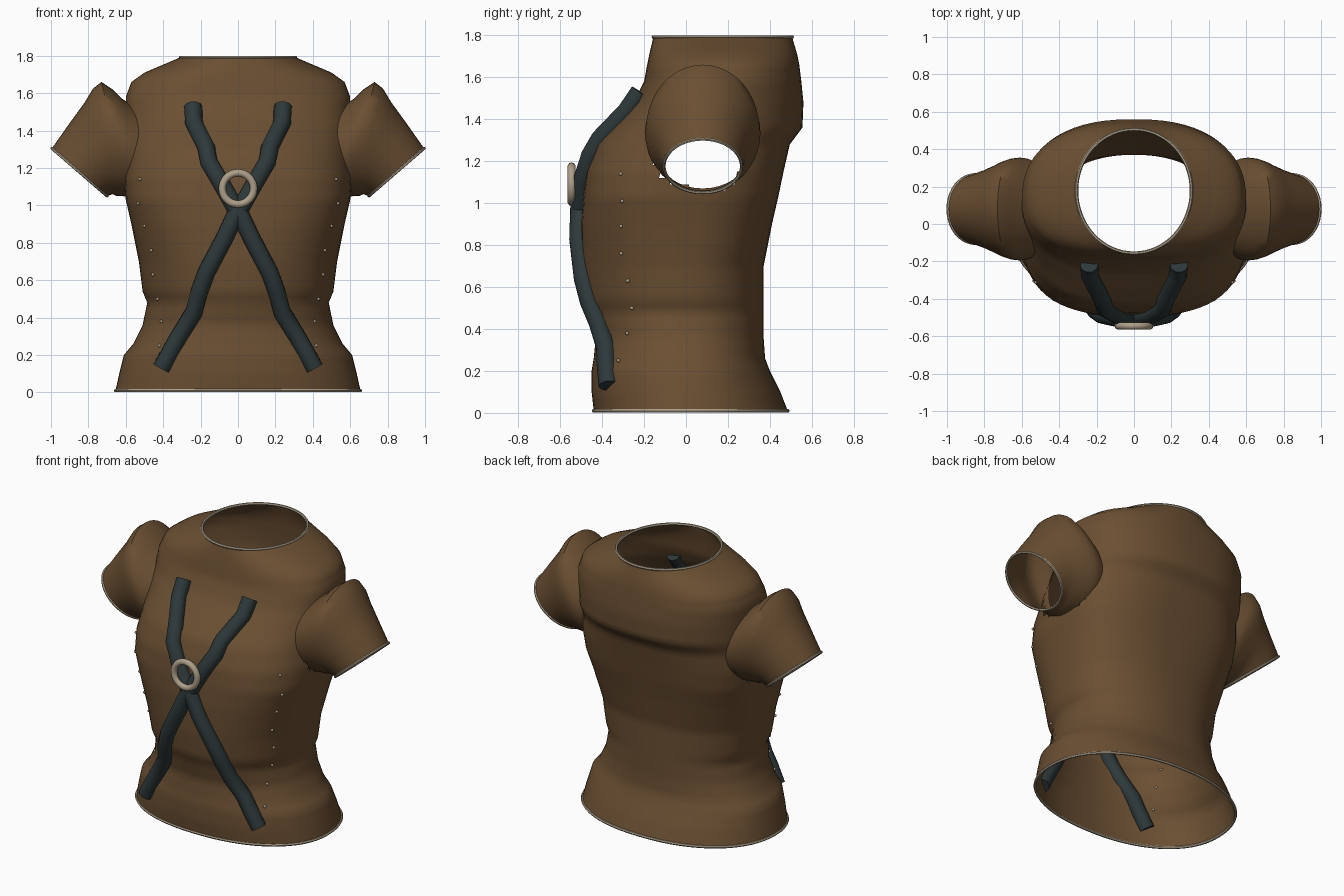
import bpy, bmesh, math
from mathutils import Vector

if "Cube" in bpy.data.objects:
    bpy.data.objects.remove(bpy.data.objects["Cube"])


def material(name, rgb):
    m = bpy.data.materials.new(name)
    m.diffuse_color = (*rgb, 1)
    m.use_nodes = True
    m.node_tree.nodes["Principled BSDF"].inputs["Base Color"].default_value = m.diffuse_color
    return m


LEATHER = material("brown leather", (0.145, 0.078, 0.032))
STRAP = material("dark slate strap", (0.027, 0.040, 0.042))
BONE = material("bone trim", (0.42, 0.35, 0.25))

# Body profile: z, half width, front y, back y, side y, roundness
BODY = [
    (0.01, .655, -.44, .485, 0, 2.2), (0.10, .635, -.45, .45, 0, 2.2),
    (0.20, .61, -.45, .40, 0, 2.2), (0.26, .56, -.44, .377, 0, 2.2),
    (0.36, .51, -.43, .37, 0, 2.2), (0.48, .485, -.46, .37, 0, 2.2),
    (0.54, .51, -.485, .37, 0, 2.2), (0.70, .53, -.50, .37, 0, 2.3),
    (0.90, .57, -.50, .41, 0, 2.6), (1.03, .60, -.49, .44, 0, 2.8),
    (1.15, .61, -.475, .465, .03, 2.7), (1.28, .60, -.43, .495, .06, 2.5),
    (1.36, .60, -.36, .555, .08, 2.4), (1.48, .60, -.25, .56, .10, 2.4),
    (1.58, .60, -.20, .55, .12, 2.4), (1.66, .57, -.185, .54, .14, 2.3),
    (1.71, .50, -.175, .53, .15, 2.2), (1.795, .30, -.155, .505, .18, 2.0)]


def body_at(z):
    for a, b in zip(BODY, BODY[1:]):
        if z <= b[0]:
            t = max(0, (z - a[0]) / (b[0] - a[0]))
            return [p + (q - p) * t for p, q in zip(a, b)]
    return list(BODY[-1])


def body_ring(z, count=64):
    _, w, f, k, c, n = body_at(z)
    pts = []
    for i in range(count):
        a = 2 * math.pi * i / count
        cx, sy = math.cos(a), math.sin(a)
        x = math.copysign(abs(cx) ** (2 / n), cx) * w
        d = abs(sy) ** (2 / n)
        pts.append(Vector((x, c + d * ((k - c) if sy > 0 else (f - c)), z)))
    return pts


def front_y(x, z):
    _, w, f, k, c, n = body_at(z)
    return c + (f - c) * (1 - min(1, abs(x) / w) ** n) ** (1 / n)


def finish(obj, mat, angle=50):
    obj.data.materials.append(mat)
    bpy.ops.object.select_all(action='DESELECT')
    obj.select_set(True)
    bpy.context.view_layer.objects.active = obj
    if obj.type == 'CURVE':
        bpy.ops.object.convert(target='MESH')
    bpy.ops.object.shade_smooth_by_angle(angle=math.radians(angle))
    return bpy.context.object


def loft(name, rings, mat, drop=None):
    bm = bmesh.new()
    rows = [[bm.verts.new(p) for p in r] for r in rings]
    for a, b in zip(rows, rows[1:]):
        for i in range(len(a)):
            j = (i + 1) % len(a)
            bm.faces.new((a[i], a[j], b[j], b[i]))
    if drop:
        gone = [f for f in bm.faces if drop(f.calc_center_median())]
        bmesh.ops.delete(bm, geom=gone, context='FACES')
    bmesh.ops.recalc_face_normals(bm, faces=bm.faces[:])
    me = bpy.data.meshes.new(name)
    bm.to_mesh(me)
    bm.free()
    obj = bpy.data.objects.new(name, me)
    bpy.context.collection.objects.link(obj)
    return finish(obj, mat)


def tube(name, pts, radius, mat, closed=False, res=3):
    cu = bpy.data.curves.new(name, 'CURVE')
    cu.dimensions = '3D'
    cu.bevel_depth, cu.bevel_resolution = radius, res
    cu.use_fill_caps = not closed
    sp = cu.splines.new('POLY')
    sp.points.add(len(pts) - 1)
    for p, q in zip(sp.points, pts):
        p.co = (*q, 1)
    sp.use_cyclic_u = closed
    obj = bpy.data.objects.new(name, cu)
    bpy.context.collection.objects.link(obj)
    return finish(obj, mat)


# Torso shell, open at neck and hem, with arm holes
def in_arm_hole(p):
    return abs(p.x) > .3 and ((p.y - .075) / .23) ** 2 + ((p.z - 1.29) / .235) ** 2 < 1


levels = []
for a, b in zip(BODY, BODY[1:]):
    steps = max(2, round((b[0] - a[0]) / .03))
    levels += [a[0] + (b[0] - a[0]) * i / steps for i in range(steps)]
levels.append(BODY[-1][0])
loft("torso", [body_ring(z) for z in levels], LEATHER, in_arm_hole)
tube("neck_trim", body_ring(1.792), .009, BONE, True, 1)
tube("hem_trim", body_ring(.01), .009, BONE, True, 1)

# Sleeve sections: top x, top z, bottom x, bottom z, half depth, centre y
SLEEVE = [(.54, 1.52, .50, 1.07, .25, .08), (.62, 1.57, .52, 1.06, .27, .08),
          (.67, 1.62, .55, 1.05, .275, .08), (.73, 1.66, .58, 1.045, .27, .08),
          (.775, 1.625, .62, 1.05, .255, .08), (.82, 1.55, .65, 1.05, .235, .08),
          (.90, 1.44, .67, 1.06, .21, .08), (.995, 1.305, .70, 1.05, .185, .08)]


def sleeve_ring(s, side):
    tx, tz, bx, bz, h, cy = s
    pts = []
    for i in range(40):
        a = 2 * math.pi * i / 40
        t = (1 + math.cos(a)) / 2
        pts.append(Vector((side * (bx + (tx - bx) * t), cy + h * math.sin(a),
                           bz + (tz - bz) * t)))
    return pts


# Strap paths in front elevation (x, z)
UPPER = [(.24, 1.53), (.235, 1.44), (.17, 1.31), (.155, 1.23), (.09, 1.12), (0, .96)]
LOWER = [(0, .98), (.07, .83), (.17, .64), (.21, .53), (.235, .43),
         (.31, .31), (.35, .24), (.41, .13)]
# Side studs (x, z)
STUDS = [(.525, 1.14), (.535, 1.01), (.50, .89), (.465, .76),
         (.455, .63), (.43, .50), (.41, .38), (.42, .25)]

for side, label in ((1, "right"), (-1, "left")):
    loft(label + "_sleeve", [sleeve_ring(s, side) for s in SLEEVE], LEATHER)
    tube(label + "_cuff_trim", sleeve_ring(SLEEVE[-1], side), .008, BONE, True, 1)
    for name, path in (("upper", UPPER), ("lower", LOWER)):
        pts = [(side * x, front_y(x, z) - .01, z) for x, z in path]
        tube(f"{label}_{name}_strap", pts, .048, STRAP)
    for i, (x, z) in enumerate(STUDS):
        bpy.ops.mesh.primitive_uv_sphere_add(
            segments=10, ring_count=6, radius=.009,
            location=(side * x, front_y(x, z) - .004, z))
        stud = bpy.context.object
        stud.name = f"{label}_stud_{i + 1}"
        finish(stud, BONE)

# Ring joining the straps
bpy.ops.mesh.primitive_torus_add(major_radius=.084, minor_radius=.02,
                                 major_segments=32, minor_segments=10,
                                 location=(0, -.545, 1.09),
                                 rotation=(math.pi / 2, 0, 0))
buckle = bpy.context.object
buckle.name = "strap_ring"
finish(buckle, BONE)
